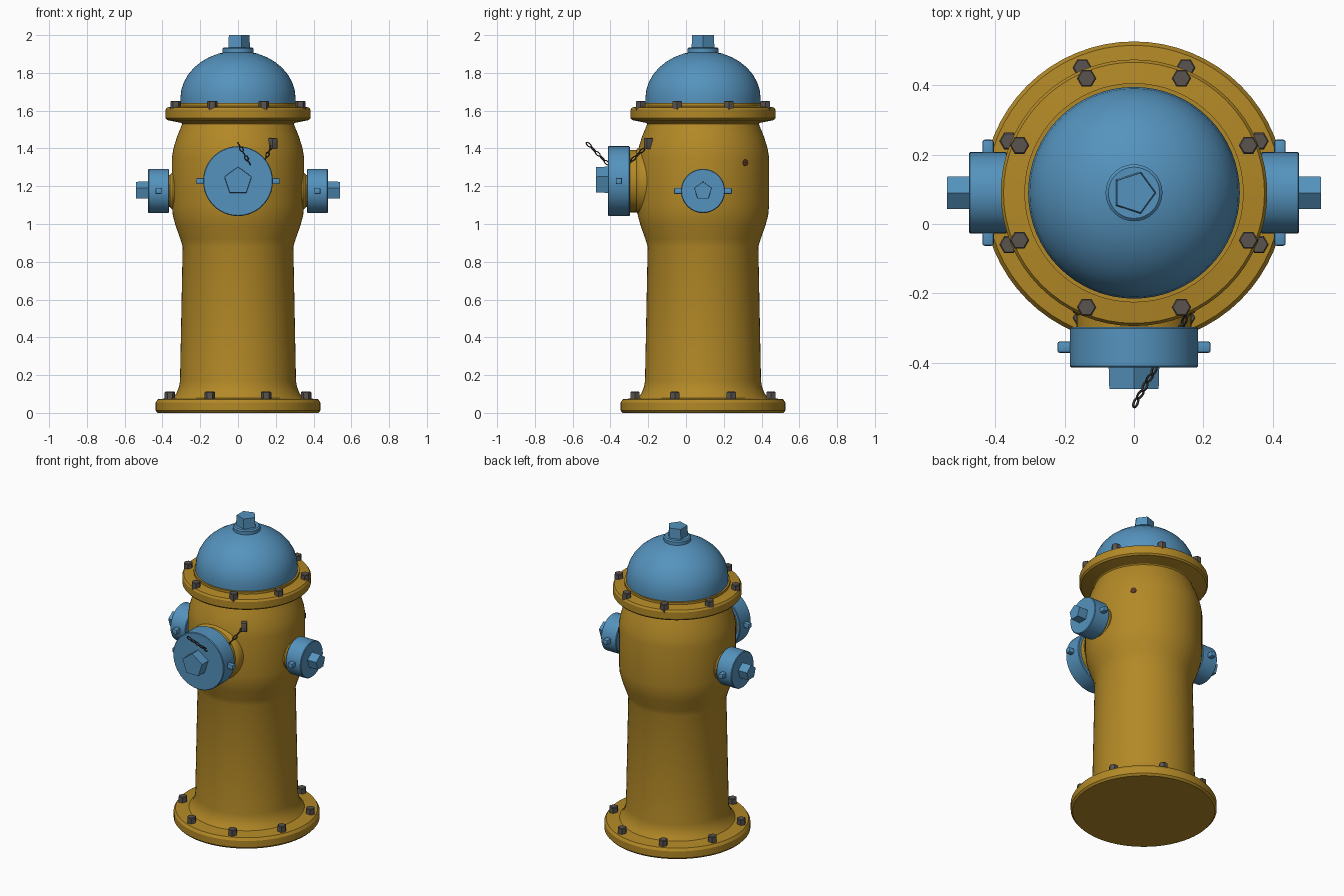
import bpy, bmesh, math
from mathutils import Matrix, Vector

if "Cube" in bpy.data.objects:
    bpy.data.objects.remove(bpy.data.objects["Cube"])

CY = 0.09  # body axis sits slightly behind the origin


def material(name, rgb):
    m = bpy.data.materials.new(name)
    m.diffuse_color = (*rgb, 1)
    m.use_nodes = True
    m.node_tree.nodes["Principled BSDF"].inputs["Base Color"].default_value = m.diffuse_color
    return m


YELLOW = material("hydrant_yellow", (0.45, 0.25, 0.02))
BLUE = material("cap_blue", (0.09, 0.29, 0.51))
STEEL = material("bolt_grey", (0.10, 0.088, 0.078))
DARK = material("chain_dark", (0.05, 0.042, 0.034))
RUST = material("stud_brown", (0.10, 0.035, 0.015))


def finish(name, bm, mat, matrix, angle=30):
    bmesh.ops.recalc_face_normals(bm, faces=bm.faces[:])
    me = bpy.data.meshes.new(name)
    bm.to_mesh(me)
    bm.free()
    me.materials.append(mat)
    ob = bpy.data.objects.new(name, me)
    ob.matrix_world = matrix
    bpy.context.collection.objects.link(ob)
    bpy.ops.object.select_all(action='DESELECT')
    ob.select_set(True)
    bpy.context.view_layer.objects.active = ob
    bpy.ops.object.shade_smooth_by_angle(angle=math.radians(angle))
    return ob


def lathe(name, profile, mat, matrix, n=48, phase=0.0, angle=30):
    """Revolve (radius, height) points about local z, with capped ends."""
    bm = bmesh.new()
    rings = [[bm.verts.new((r * math.cos(phase + math.tau * i / n),
                            r * math.sin(phase + math.tau * i / n), z))
              for i in range(n)] for r, z in profile]
    for a, b in zip(rings, rings[1:]):
        for i in range(n):
            j = (i + 1) % n
            bm.faces.new((a[i], a[j], b[j], b[i]))
    bm.faces.new(rings[0])
    bm.faces.new(rings[-1])
    return finish(name, bm, mat, matrix, angle)


def block(name, size, mat, matrix, bevel=0.005):
    bm = bmesh.new()
    bmesh.ops.create_cube(bm, size=1, matrix=Matrix.Diagonal((*size, 1)))
    bmesh.ops.bevel(bm, geom=bm.edges[:], offset=bevel, segments=2, affect='EDGES', profile=0.5)
    return finish(name, bm, mat, matrix)


def facing(direction, z):
    """Frame on the body axis at height z with local z pointing outwards."""
    return (Matrix.Translation((0, CY, z))
            @ Vector(direction).to_track_quat('Z', 'Y').to_matrix().to_4x4())


AXIS = Matrix.Translation((0, CY, 0))

# Barrel with base flange, bulging head and top flange
lathe("barrel", [
    (0.425, 0), (0.436, 0.012), (0.436, 0.055), (0.425, 0.072), (0.345, 0.08),
    (0.325, 0.105), (0.312, 0.14), (0.307, 0.17), (0.293, 0.88), (0.305, 0.92),
    (0.33, 0.99), (0.345, 1.045), (0.35, 1.10), (0.35, 1.35), (0.342, 1.40),
    (0.322, 1.465), (0.295, 1.53), (0.30, 1.535), (0.375, 1.55), (0.384, 1.56),
    (0.384, 1.605), (0.376, 1.617), (0.316, 1.625), (0.316, 1.64), (0.29, 1.64)],
    YELLOW, AXIS, 64)

# Dome bonnet with washer and five-sided operating nut
dome = [(0.305, 1.63), (0.305, 1.665)]
dome += [(0.305 * math.cos(t), 1.665 + 0.252 * math.sin(t))
         for t in (math.radians(a) for a in range(10, 81, 10))]
lathe("bonnet_dome", dome + [(0.02, 1.918)], BLUE, AXIS, 64)
lathe("bonnet_washer", [(0.082, 1.90), (0.082, 1.928), (0.074, 1.935)], BLUE, AXIS, 32)
lathe("operating_nut", [(0.064, 1.93), (0.060, 2.0)], BLUE, AXIS, 5)

# Hexagonal bolts on both flanges
for label, radius, z0, z1, size in (("base", 0.39, 0.06, 0.112, 0.028),
                                    ("bonnet", 0.357, 1.60, 1.652, 0.028)):
    for i in range(8):
        a = math.radians(22.5 + 45 * i)
        spot = AXIS @ Matrix.Translation((radius * math.cos(a), radius * math.sin(a), 0))
        lathe(f"{label}_bolt_{i + 1}", [(size, z0), (size, z1 - 0.004), (size - 0.004, z1)],
              STEEL, spot, 6)


# Outlets: yellow neck, blue cap, five-sided nut and two lugs
def outlet(name, direction, z, neck, r, start, end, nut_r, nut_end):
    m = facing(direction, z)
    lathe(name + "_neck", neck, YELLOW, m, 40)
    lathe(name + "_cap", [(r - 0.004, start), (r, start + 0.004), (r, end - 0.004),
                          (r - 0.004, end)], BLUE, m, 48)
    lathe(name + "_nut", [(nut_r, end - 0.01), (nut_r * 0.97, nut_end)], BLUE, m, 5, math.pi / 2)
    for side in (-1, 1):
        block(f"{name}_lug_{'left' if side < 0 else 'right'}", (0.06, 0.033, 0.033), BLUE,
              m @ Matrix.Translation((side * (r + 0.006), 0, (start + end) / 2)), 0.007)


outlet("front_outlet", (0, -1, 0), 1.227,
       [(0.185, 0.26), (0.185, 0.325), (0.175, 0.345), (0.165, 0.352), (0.165, 0.395)],
       0.185, 0.387, 0.503, 0.077, 0.566)
for label, s in (("left", -1), ("right", 1)):
    outlet(label + "_outlet", (s, 0, 0), 1.175,
           [(0.10, 0.28), (0.10, 0.345), (0.092, 0.355), (0.085, 0.36), (0.085, 0.372)],
           0.117, 0.365, 0.476, 0.05, 0.539)


# Chain: oval links, alternately turned, along a straight run
def link(name, matrix, length=0.042, width=0.024, wire=0.0035):
    bm = bmesh.new()
    n, k = 14, 6
    grid = []
    for i in range(n):
        a = math.tau * i / n
        c, s = math.cos(a), math.sin(a)
        grid.append([bm.verts.new(((width / 2 - wire + wire * math.cos(b)) * c,
                                   wire * math.sin(b),
                                   (length / 2 - wire + wire * math.cos(b)) * s))
                     for b in (math.tau * j / k for j in range(k))])
    for i in range(n):
        for j in range(k):
            p, q = grid[i], grid[(i + 1) % n]
            bm.faces.new((p[j], q[j], q[(j + 1) % k], p[(j + 1) % k]))
    finish(name, bm, DARK, matrix, 60)


for label, a, b, count in (("front", (0.005, -0.515, 1.42), (0.058, -0.42, 1.325), 5),
                           ("rear", (0.135, -0.30, 1.325), (0.178, -0.21, 1.41), 5)):
    a, b = Vector(a), Vector(b)
    turn = (b - a).to_track_quat('Z', 'Y').to_matrix().to_4x4()
    for i in range(count):
        link(f"{label}_chain_link_{i + 1}", Matrix.Translation(a.lerp(b, i / (count - 1)))
             @ turn @ Matrix.Rotation(math.radians(45 + 90 * (i % 2)), 4, 'Z'))

# Chain anchor on the head and small stud at the back right
block("chain_anchor", (0.034, 0.05, 0.058), STEEL,
      Matrix.Translation((0.182, -0.195, 1.425)) @ Matrix.Rotation(math.radians(33), 4, 'Z'), 0.004)
lathe("rear_stud", [(0.019, 0.33), (0.019, 0.352), (0.014, 0.355)], RUST,
      facing((0.268, 0.225, 0), 1.325), 8)
